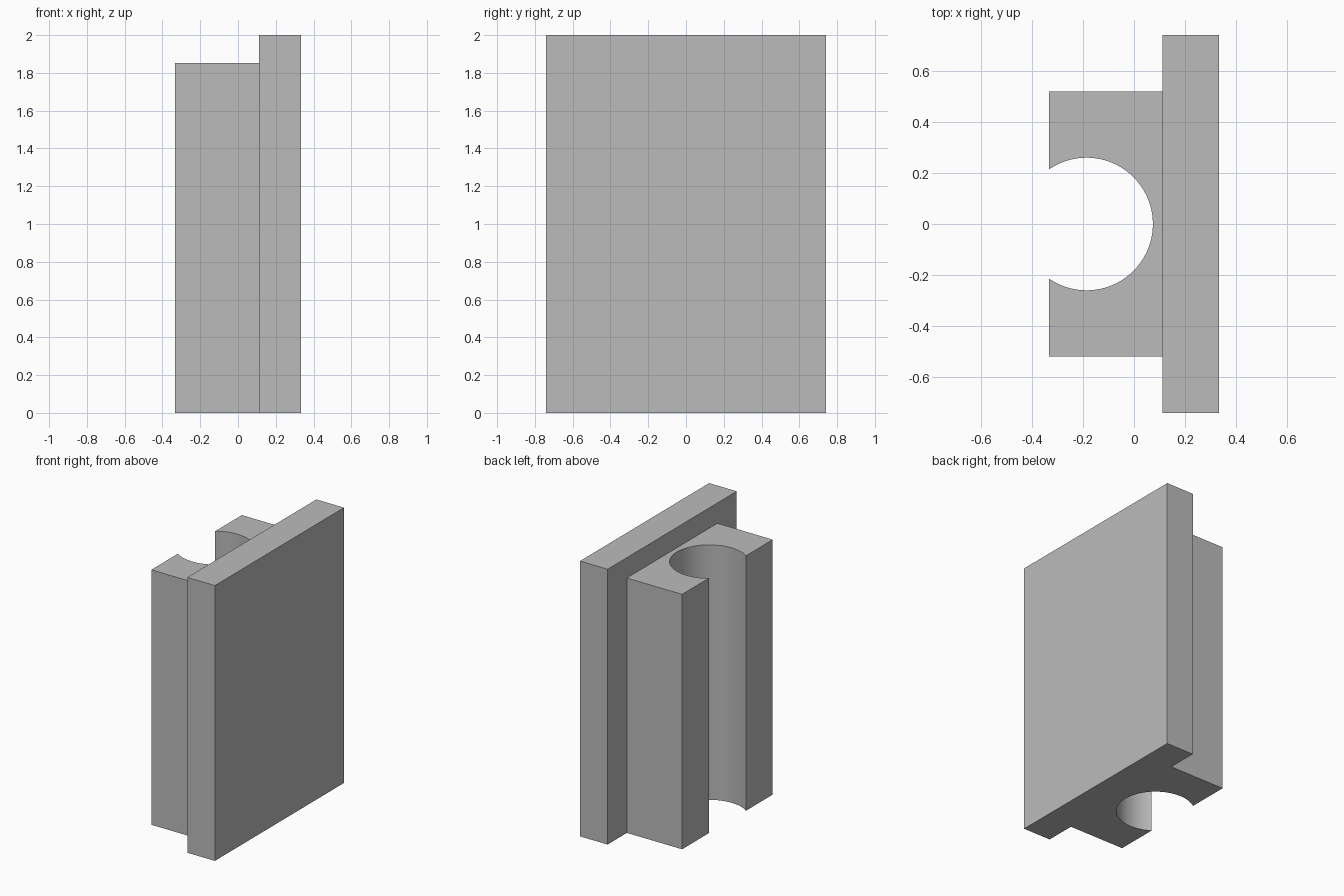
import bpy, bmesh
from math import asin, cos, sin, pi

cube = bpy.data.objects.get("Cube")
if cube:
    bpy.data.objects.remove(cube, do_unlink=True)

# Single plain grey
grey = bpy.data.materials.new("plain grey")
grey.use_nodes = True
color = (0.5, 0.5, 0.5, 1)
grey.diffuse_color = color
grey.node_tree.nodes["Principled BSDF"].inputs["Base Color"].default_value = color

LEFT, JOINT, RIGHT = -0.333, 0.111, 0.333
PLATE_HALF, BLOCK_HALF = 0.741, 0.52
PLATE_TOP, BLOCK_TOP = 2.0, 1.852
BORE_X, BORE_R, STEPS = -0.186, 0.26, 64


def extrude_profile(name, points, height):
    """Extrude a closed outline in x and y upwards from the ground."""
    bm = bmesh.new()
    face = bm.faces.new([bm.verts.new((x, y, 0)) for x, y in points])
    top = bmesh.ops.extrude_face_region(bm, geom=[face], use_keep_orig=True)
    verts = [v for v in top["geom"] if isinstance(v, bmesh.types.BMVert)]
    bmesh.ops.translate(bm, verts=verts, vec=(0, 0, height))
    bmesh.ops.recalc_face_normals(bm, faces=bm.faces)
    mesh = bpy.data.meshes.new(name)
    bm.to_mesh(mesh)
    bm.free()
    mesh.materials.append(grey)
    obj = bpy.data.objects.new(name, mesh)
    bpy.context.collection.objects.link(obj)
    return obj


# Tall flat plate
extrude_profile("back_plate", [(JOINT, -PLATE_HALF), (RIGHT, -PLATE_HALF),
                               (RIGHT, PLATE_HALF), (JOINT, PLATE_HALF)], PLATE_TOP)

# Block with an open round channel along its full height
start = pi - asin((BORE_X - LEFT) / BORE_R) - pi / 2
start = pi - (pi / 2 - asin((BORE_X - LEFT) / BORE_R))
arc = []
for i in range(STEPS + 1):
    a = start - 2 * start * i / STEPS
    arc.append((BORE_X + BORE_R * cos(a), BORE_R * sin(a)))
outline = [(LEFT, -BLOCK_HALF), (JOINT, -BLOCK_HALF),
           (JOINT, BLOCK_HALF), (LEFT, BLOCK_HALF)] + arc
block = extrude_profile("channel_block", outline, BLOCK_TOP)

# Smooth the channel wall, keep the corners sharp
bpy.ops.object.select_all(action="DESELECT")
block.select_set(True)
bpy.context.view_layer.objects.active = block
bpy.ops.object.shade_smooth_by_angle(angle=pi / 6)
